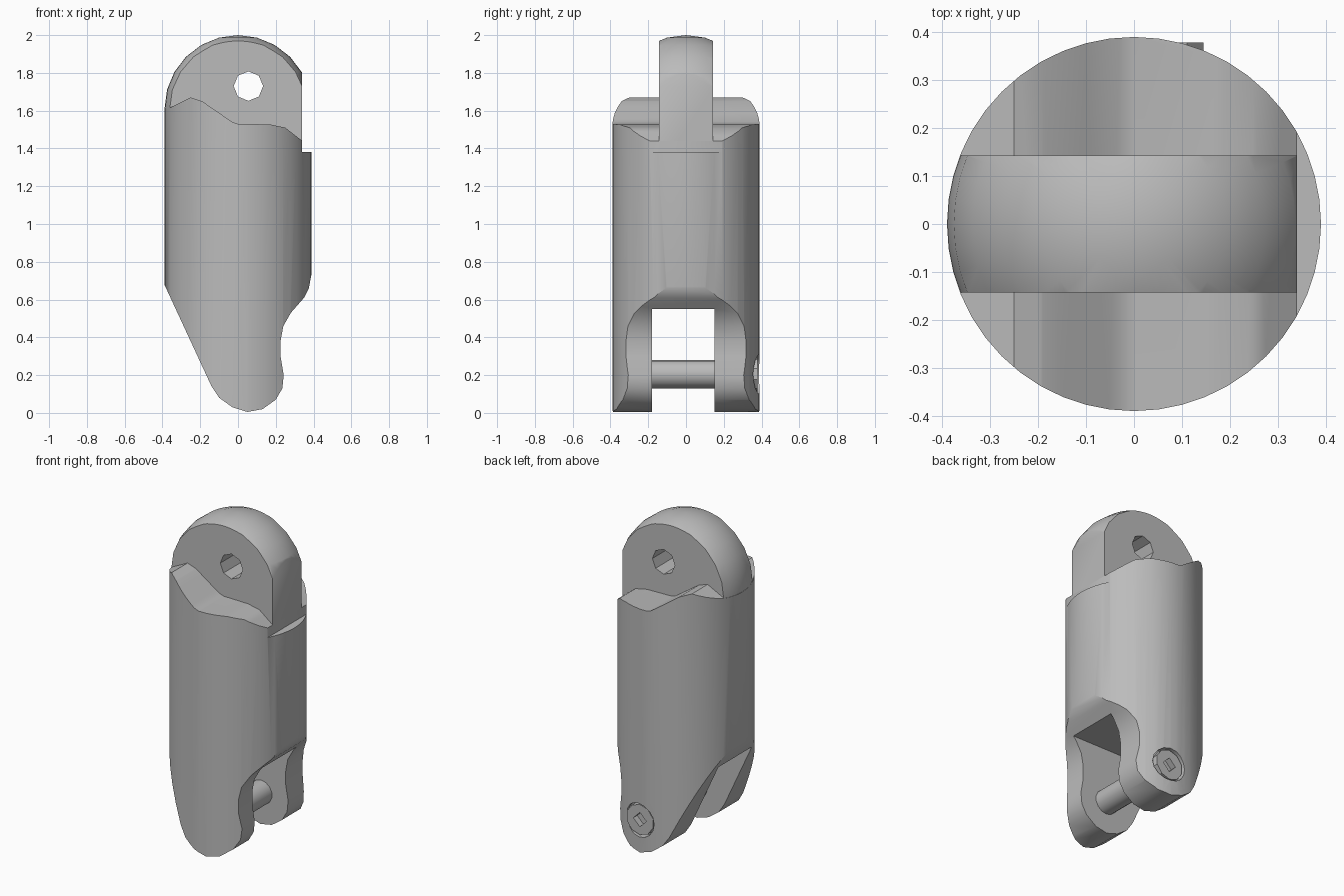
import bpy
import bmesh
import math
from mathutils import Matrix, Vector

if "Cube" in bpy.data.objects:
    bpy.data.objects.remove(bpy.data.objects["Cube"], do_unlink=True)

RADIUS = 0.39
TONGUE_HALF = 0.143
PIN_X, PIN_Z = 0.055, 0.205

grey = bpy.data.materials.new("plain grey")
grey.use_nodes = True
grey.diffuse_color = (0.5, 0.5, 0.5, 1)
grey.node_tree.nodes["Principled BSDF"].inputs["Base Color"].default_value = (0.5, 0.5, 0.5, 1)


def make(name, bm):
    bmesh.ops.recalc_face_normals(bm, faces=bm.faces)
    mesh = bpy.data.meshes.new(name)
    bm.to_mesh(mesh)
    bm.free()
    mesh.materials.append(grey)
    obj = bpy.data.objects.new(name, mesh)
    bpy.context.collection.objects.link(obj)
    return obj


def box(name, x, y, z):
    bm = bmesh.new()
    bmesh.ops.create_cube(bm, size=1)
    for v in bm.verts:
        v.co = Vector(r[0] if c < 0 else r[1] for c, r in zip(v.co, (x, y, z)))
    return make(name, bm)


def rod(name, x, z, radius, y0, y1, sides):
    """Cylinder lying along y."""
    bm = bmesh.new()
    place = Matrix.Translation((x, (y0 + y1) / 2, z)) @ Matrix.Rotation(math.pi / 2, 4, "X")
    bmesh.ops.create_cone(bm, cap_ends=True, segments=sides, radius1=radius,
                          radius2=radius, depth=y1 - y0, matrix=place)
    return make(name, bm)


def prism(name, outline, y0, y1):
    """Front outline extruded along y."""
    bm = bmesh.new()
    face = bm.faces.new([bm.verts.new((x, y0, z)) for x, z in outline])
    side = bmesh.ops.extrude_face_region(bm, geom=[face])["geom"]
    moved = [g for g in side if isinstance(g, bmesh.types.BMVert)]
    bmesh.ops.translate(bm, verts=moved, vec=(0, y1 - y0, 0))
    return make(name, bm)


def turned(name, profile, sides):
    """Closed radius/height profile turned about z."""
    bm = bmesh.new()
    verts = [bm.verts.new((r, 0, z)) for r, z in profile]
    edges = [bm.edges.new(pair) for pair in zip(verts, verts[1:])]
    bmesh.ops.spin(bm, geom=verts + edges, cent=(0, 0, 0), axis=(0, 0, 1),
                   angle=math.tau, steps=sides, use_merge=True)
    bmesh.ops.remove_doubles(bm, verts=bm.verts, dist=0.0001)
    return make(name, bm)


def carve(obj, tool, operation="DIFFERENCE"):
    mod = obj.modifiers.new("carve", "BOOLEAN")
    mod.operation, mod.object, mod.solver = operation, tool, "EXACT"
    bpy.context.view_layer.objects.active = obj
    bpy.ops.object.modifier_apply(modifier=mod.name)
    bpy.data.objects.remove(tool, do_unlink=True)


# Round body trimmed to the side outline
outline = [
    (-0.5, 0.92), (-0.39, 0.68), (-0.14, 0.14), (-0.1, 0.08), (-0.03, 0.03),
    (0.05, 0.005), (0.13, 0.02), (0.2, 0.07), (0.235, 0.13), (0.242, 0.2),
    (0.225, 0.3), (0.225, 0.38), (0.24, 0.46), (0.28, 0.53), (0.35, 0.61),
    (0.375, 0.66), (0.39, 0.74), (0.5, 0.9), (0.5, 1.38), (0.34, 1.38),
    (0.34, 1.44), (0.25, 1.51), (0.17, 1.527), (0, 1.53), (-0.03, 1.54),
    (-0.19, 1.65), (-0.25, 1.67), (-0.37, 1.61), (-0.5, 1.58),
]
body = turned("body", [(0, -0.1), (RADIUS, -0.1), (RADIUS, 1.9), (0, 1.9)], 48)
carve(body, prism("trim", outline, -0.6, 0.6), "INTERSECT")

# Fork slot and the counterbore for the pin head
carve(body, box("slot", (-0.6, 0.6), (-0.18, 0.15), (-0.2, 0.55)))
carve(body, rod("counterbore", PIN_X, PIN_Z, 0.105, 0.34, 0.6, 16))

# Domed tongue with flat cheeks, one cut end and a cross hole
inner = RADIUS - 0.001
dome = [(inner * math.cos(a), 1.61 + RADIUS * math.sin(a))
        for a in (math.radians(15 * i) for i in range(6))]
tongue = turned("tongue", [(0, 1.2), (inner, 1.2)] + dome + [(0, 2)], 48)
carve(tongue, box("cheeks", (-0.6, 0.34), (-TONGUE_HALF, TONGUE_HALF), (1.3, 2.2)), "INTERSECT")
carve(tongue, rod("cross_hole", 0.055, 1.73, 0.078, -0.5, 0.5, 8))

# Fork pin and its socketed head
pin = rod("pin", PIN_X, PIN_Z, 0.076, -0.22, 0.2, 14)
head = rod("pin_head", PIN_X, PIN_Z, 0.095, 0.3, 0.378, 10)
carve(head, rod("socket", PIN_X, PIN_Z, 0.045, 0.34, 0.5, 4))

for obj in (body, tongue, pin, head):
    bpy.ops.object.select_all(action="DESELECT")
    obj.select_set(True)
    bpy.context.view_layer.objects.active = obj
    bpy.ops.object.shade_smooth_by_angle(angle=math.radians(30))
